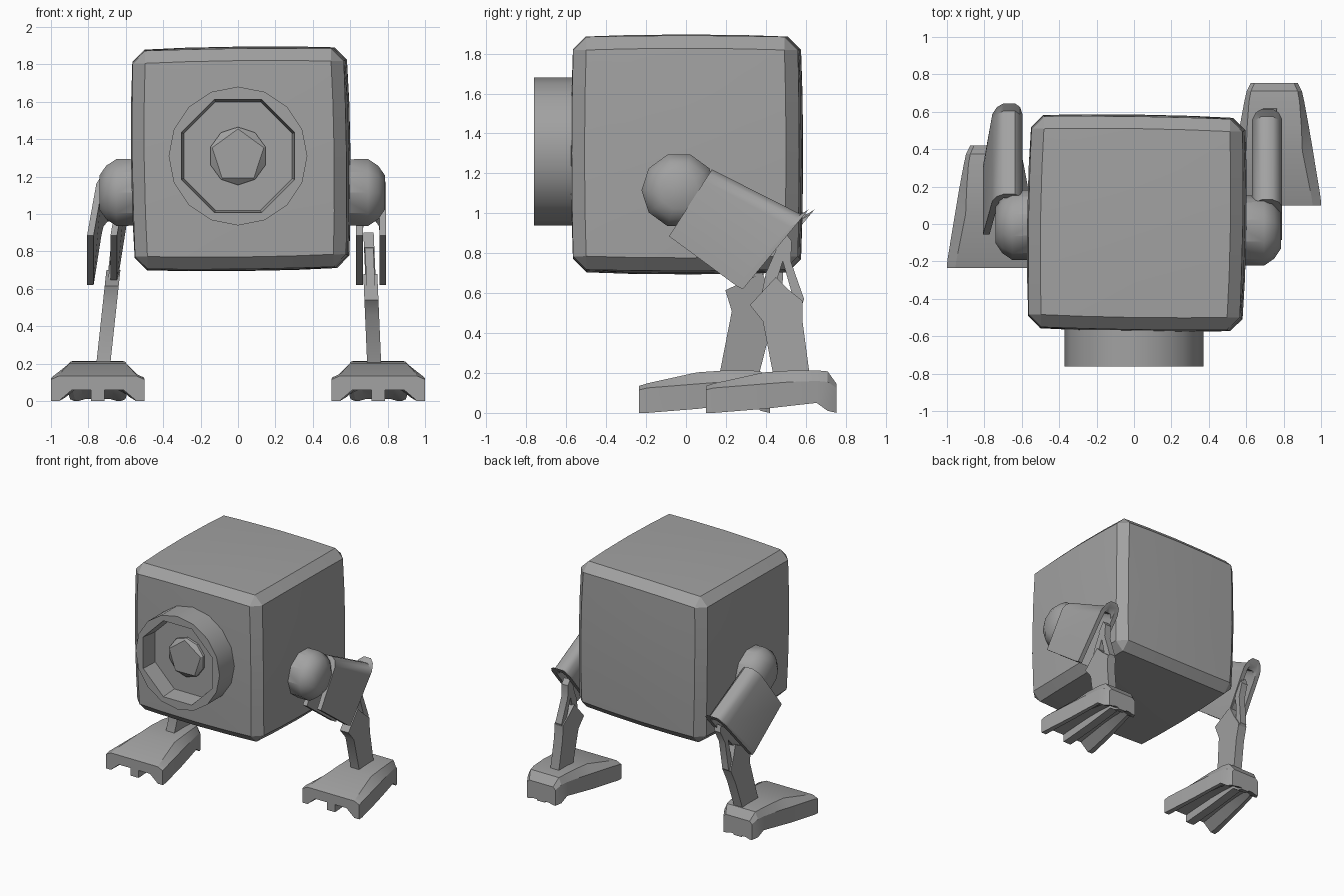
import bpy, bmesh, math
from mathutils import Vector, Matrix

if "Cube" in bpy.data.objects:
    bpy.data.objects.remove(bpy.data.objects["Cube"])

metal = bpy.data.materials.new("grey_metal")
metal.diffuse_color = (0.36, 0.36, 0.36, 1)
metal.use_nodes = True
metal.node_tree.nodes["Principled BSDF"].inputs["Base Color"].default_value = metal.diffuse_color


def finish(name, bm, smooth=30):
    bmesh.ops.recalc_face_normals(bm, faces=bm.faces)
    me = bpy.data.meshes.new(name)
    bm.to_mesh(me)
    bm.free()
    me.materials.append(metal)
    ob = bpy.data.objects.new(name, me)
    bpy.context.collection.objects.link(ob)
    bpy.ops.object.select_all(action='DESELECT')
    ob.select_set(True)
    bpy.context.view_layer.objects.active = ob
    bpy.ops.object.shade_smooth_by_angle(angle=math.radians(smooth))
    return ob


def loft(name, rings, smooth=30):
    """Skin a list of equal closed rings and cap both ends."""
    bm = bmesh.new()
    loops = [[bm.verts.new(p) for p in ring] for ring in rings]
    n = len(loops[0])
    for a, b in zip(loops, loops[1:]):
        for i in range(n):
            j = (i + 1) % n
            bm.faces.new((a[i], a[j], b[j], b[i]))
    bm.faces.new(loops[0])
    bm.faces.new(loops[-1])
    return finish(name, bm, smooth)


# Body: softly bulged cube with chamfered edges
bm = bmesh.new()
bmesh.ops.create_cube(bm, size=2)
bmesh.ops.subdivide_edges(bm, edges=bm.edges[:], cuts=3, use_grid_fill=True)
rim = [e for e in bm.edges
       if sum(abs(c) > 0.99 for c in (e.verts[0].co + e.verts[1].co) / 2) >= 2]
for v in bm.verts:
    x, y, z = v.co
    v.co = Vector((x * (0.56 + 0.013 * (2 - y * y - z * z)),
                   y * (0.56 + 0.010 * (2 - x * x - z * z)),
                   z * (0.58 + 0.010 * (2 - x * x - y * y))))
bmesh.ops.bevel(bm, geom=rim, offset=0.065, segments=1, affect='EDGES',
                profile=0.5, offset_type='OFFSET')
bm.transform(Matrix.Translation((0.015, 0.005, 1.295)) @ Matrix.Rotation(-0.015, 4, 'Z')
             @ Matrix.Rotation(-0.012, 4, 'Y'))
finish("body", bm, 25)


# Eye housing: round tube with an octagonal recess
def eye_ring(y, radius, n):
    out = []
    for k in range(n):
        a = 2 * math.pi * k / n
        r = radius(k)
        out.append((r * math.sin(a), y, 1.31 + r * math.cos(a)))
    return out


def octagon(apothem):
    return lambda k: apothem / (math.cos(math.pi / 8) if k % 2 else 1)


loft("eye_housing", [eye_ring(-0.5, lambda k: 0.371, 16), eye_ring(-0.762, lambda k: 0.371, 16),
                     eye_ring(-0.762, octagon(0.303), 16), eye_ring(-0.63, octagon(0.29), 16)])
# Pupil: shallow boss ending in a pentagon
loft("pupil", [eye_ring(-0.6, lambda k: 0.155, 10), eye_ring(-0.65, lambda k: 0.155, 10),
               eye_ring(-0.67, lambda k: 0.145 if k % 2 == 0 else 0.117, 10)])


def plate(name, outline, x_of_z, width):
    """Side-view outline (y, z) thickened across x."""
    loft(name, [[(x_of_z(z) + s * width / 2, y, z) for y, z in outline] for s in (-1, 1)])


def swing(points, angle, scale, shift):
    """Turn side-view points about the knee."""
    c, s = math.cos(angle) * scale, math.sin(angle) * scale
    out = []
    for y, z in points:
        y, z = y - 0.5, z - 0.85
        out.append((0.5 + shift + y * c + z * s, 0.85 + z * c - y * s))
    return out


SHIN = [(0.32, 0.54), (0.45, 0.68), (0.51, 0.62), (0.585, 0.56), (0.585, 0.45),
        (0.625, 0.15), (0.445, 0.15), (0.385, 0.46)]
LINK = [(0.45, 0.82), (0.50, 0.90), (0.53, 0.86), (0.525, 0.76), (0.592, 0.57),
        (0.56, 0.48), (0.53, 0.60), (0.485, 0.76)]
BRACE = [(0.40, 0.70), (0.47, 0.86), (0.51, 0.84), (0.46, 0.68), (0.42, 0.58), (0.38, 0.60)]

# Half of the channel section: (half width, depth fraction), outside then inside
OUTER = [(0.080, 1), (0.080, 0.17), (0.062, 0.06), (0.030, 0.0)]
INNER = [(0.025, 0.10), (0.042, 0.17), (0.045, 0.3), (0.045, 1)]

# Foot sections: y, half width, bottom z, shoulder z, top half width, top z, arch z
FOOT = [(0.10, 0.250, 0.00, 0.115, 0.205, 0.135, 0.060),
        (0.14, 0.248, 0.00, 0.125, 0.200, 0.148, 0.065),
        (0.39, 0.207, 0.02, 0.145, 0.150, 0.203, 0.080),
        (0.52, 0.185, 0.035, 0.155, 0.145, 0.212, 0.080),
        (0.655, 0.160, 0.05, 0.160, 0.135, 0.213, 0.070),
        (0.71, 0.148, 0.01, 0.155, 0.125, 0.208, 0.030),
        (0.755, 0.125, 0.00, 0.125, 0.105, 0.145, 0.010)]


def leg(side, sx, x_in, dy, roll, angle, scale, foot_dy, knee_x, ankle_x):
    # Hip: short drum with a tapered outer cap
    prof = [(0.50, 0.185), (0.695, 0.188), (0.75, 0.15), (0.785, 0.097)]
    loft(side + "_hip", [[(sx * (x - x_in), -0.035 + dy + r * math.cos(k * math.pi / 5),
                           1.115 + r * math.sin(k * math.pi / 5)) for k in range(10)]
                         for x, r in prof], 35)

    # Thigh: open channel with a rounded top
    half = OUTER + INNER
    right = [(w, t) for w, t in half]
    section = right[:4] + [(-w, t) for w, t in OUTER[::-1]] \
        + [(-w, t) for w, t in INNER[::-1]] + right[4:]
    ends = [((0.13, 1.22), (-0.085, 0.885)), ((0.575, 0.995), (0.255, 0.635)),
            ((0.615, 1.02), (0.285, 0.62))]
    rings = []
    for top, low in ends:
        rings.append([(sx * (0.712 - x_in + roll * t + w), dy + top[0] + (low[0] - top[0]) * t,
                       top[1] + (low[1] - top[1]) * t) for w, t in section])
    loft(side + "_thigh", rings, 40)

    # Shin and knee linkage
    def lean(z):
        return sx * (knee_x + (ankle_x - knee_x) * (0.85 - z) / 0.65)
    plate(side + "_shin", swing(SHIN, angle, scale, 0), lean, 0.075)
    plate(side + "_knee_link", swing(LINK, angle, scale, 0), lean, 0.055)
    plate(side + "_knee_brace", swing(BRACE, angle, scale, 0), lean, 0.045)

    # Foot: wedge with a hollow sole and a centre keel
    rings = []
    for y, hw, zb, zs, tw, zt, za in FOOT:
        za = max(za, zb)
        r = [(hw, zb), (hw, zs), (tw, zt)]
        u = [(0.035, zb), (0.035, za), (hw * 0.55, za), (hw * 0.83, zb)]
        loop = r + [(-a, b) for a, b in r[::-1]] + [(-a, b) for a, b in u[::-1]] + u
        rings.append([(sx * (0.75 + a), y + foot_dy, b) for a, b in loop])
    loft(side + "_foot", rings, 20)


# Right leg stands back, left leg steps forward
leg("right", 1, 0.0, 0.0, 0.0, 0.0, 1.0, 0.0, 0.70, 0.728)
leg("left", -1, 0.045, 0.03, 0.06, math.radians(22), 1.07, -0.335, 0.65, 0.72)
